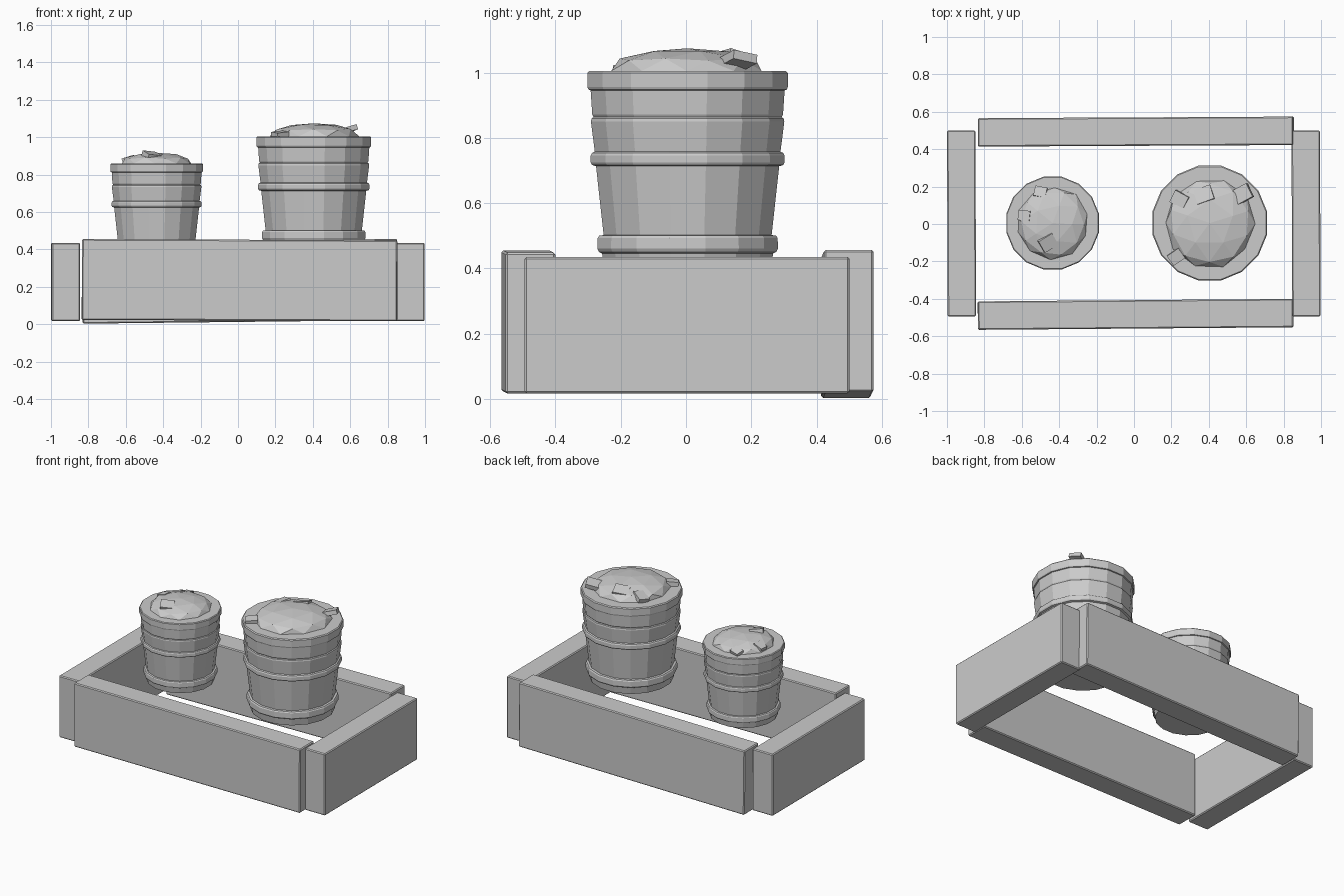
import bpy, bmesh, math, random
from mathutils import Matrix, Vector

random.seed(4)
SIDES = 16

default = bpy.data.objects.get("Cube")
if default:
    bpy.data.objects.remove(default, do_unlink=True)


def finish(name, bm):
    bmesh.ops.recalc_face_normals(bm, faces=bm.faces[:])
    mesh = bpy.data.meshes.new(name)
    bm.to_mesh(mesh)
    bm.free()
    obj = bpy.data.objects.new(name, mesh)
    bpy.context.collection.objects.link(obj)
    return obj


def box(name, location, size, rotation=(0, 0, 0), bevel=0.006):
    bm = bmesh.new()
    bmesh.ops.create_cube(bm, size=1)
    bmesh.ops.scale(bm, vec=size, verts=bm.verts[:])
    obj = finish(name, bm)
    obj.location = location
    obj.rotation_euler = rotation
    if bevel:
        mod = obj.modifiers.new("worn_edges", "BEVEL")
        mod.width = bevel
        mod.segments = 1
    return obj


# Radius and height below the rim top, listed from foot to rim
PROFILE = [
    (0.262, -0.61), (0.27, -0.565),
    (0.28, -0.56), (0.285, -0.55), (0.284, -0.517), (0.279, -0.51),
    (0.265, -0.508), (0.289, -0.295),
    (0.302, -0.291), (0.306, -0.283), (0.306, -0.262), (0.302, -0.254),
    (0.293, -0.25), (0.305, -0.157), (0.303, -0.147),
    (0.297, -0.143), (0.301, -0.135), (0.306, -0.06),
    (0.313, -0.058), (0.316, -0.05), (0.316, -0.006), (0.31, 0),
]


def pot(name, base, scale):
    bm = bmesh.new()
    rings = []
    for radius, z in PROFILE:
        ring = []
        for i in range(SIDES):
            a = math.tau * (i + 0.5) / SIDES
            ring.append(bm.verts.new((radius * math.cos(a), radius * math.sin(a), z)))
        rings.append(ring)
    for low, high in zip(rings, rings[1:]):
        for i in range(SIDES):
            j = (i + 1) % SIDES
            bm.faces.new((low[i], low[j], high[j], high[i]))
    bm.faces.new(rings[0])
    bm.faces.new(rings[-1])
    obj = finish(name, bm)
    obj.location = base
    obj.scale = (scale,) * 3
    return obj


# Faceted soil heap, its underside hidden in the pot
def soil(name, base, scale, turn):
    bm = bmesh.new()
    bmesh.ops.create_icosphere(bm, subdivisions=2, radius=1)
    for v in bm.verts:
        v.co *= random.uniform(0.97, 1.03)
    bmesh.ops.transform(bm, matrix=Matrix.Diagonal((0.242, 0.242, 0.071, 1)), verts=bm.verts[:])
    obj = finish(name, bm)
    obj.location = base
    obj.rotation_euler.z = turn
    obj.scale = (scale,) * 3
    return obj


# Loose planks around the bed
box("front_plank", (0.008, -0.483, 0.236), (1.685, 0.152, 0.432), (0, 0.004, 0.008))
box("back_plank", (0.01, 0.494, 0.23), (1.685, 0.152, 0.435), (0, -0.011, 0.005))
for side, x in (("right", -0.922), ("left", 0.92)):
    box(side + "_end_plank", (x, 0.003, 0.226), (0.152, 0.995, 0.418), (0, 0, 0.004))

# Pots with soil
pots = [("large", Vector((0.405, 0.005, 1.005)), 0.99, 0.3),
        ("small", Vector((-0.435, 0.005, 0.86)), 0.8, 1.2)]
for label, base, scale, turn in pots:
    pot(label + "_pot", base, scale)
    soil(label + "_soil", base, scale, turn)

# Flat chips scattered on the soil: centre, width, rotation
chips = [
    ((0.245, 0.13, 1.03), 0.085, (0.15, -0.3, -0.5)),
    ((0.375, 0.155, 1.045), 0.095, (-0.3, -0.1, 0.35)),
    ((0.58, 0.16, 1.037), 0.095, (-0.2, -0.25, 0.5)),
    ((0.225, -0.175, 1.015), 0.075, (0.1, -0.1, 0.6)),
    ((-0.5, 0.17, 0.872), 0.065, (-0.25, -0.15, -0.2)),
    ((-0.585, 0.045, 0.882), 0.065, (0, -0.3, -0.1)),
    ((-0.46, -0.1, 0.902), 0.085, (0.3, 0.1, 0.55)),
]
for number, (place, width, turn) in enumerate(chips, 1):
    box(f"chip_{number}", place, (width, width * 0.85, 0.028), turn, bevel=0)
